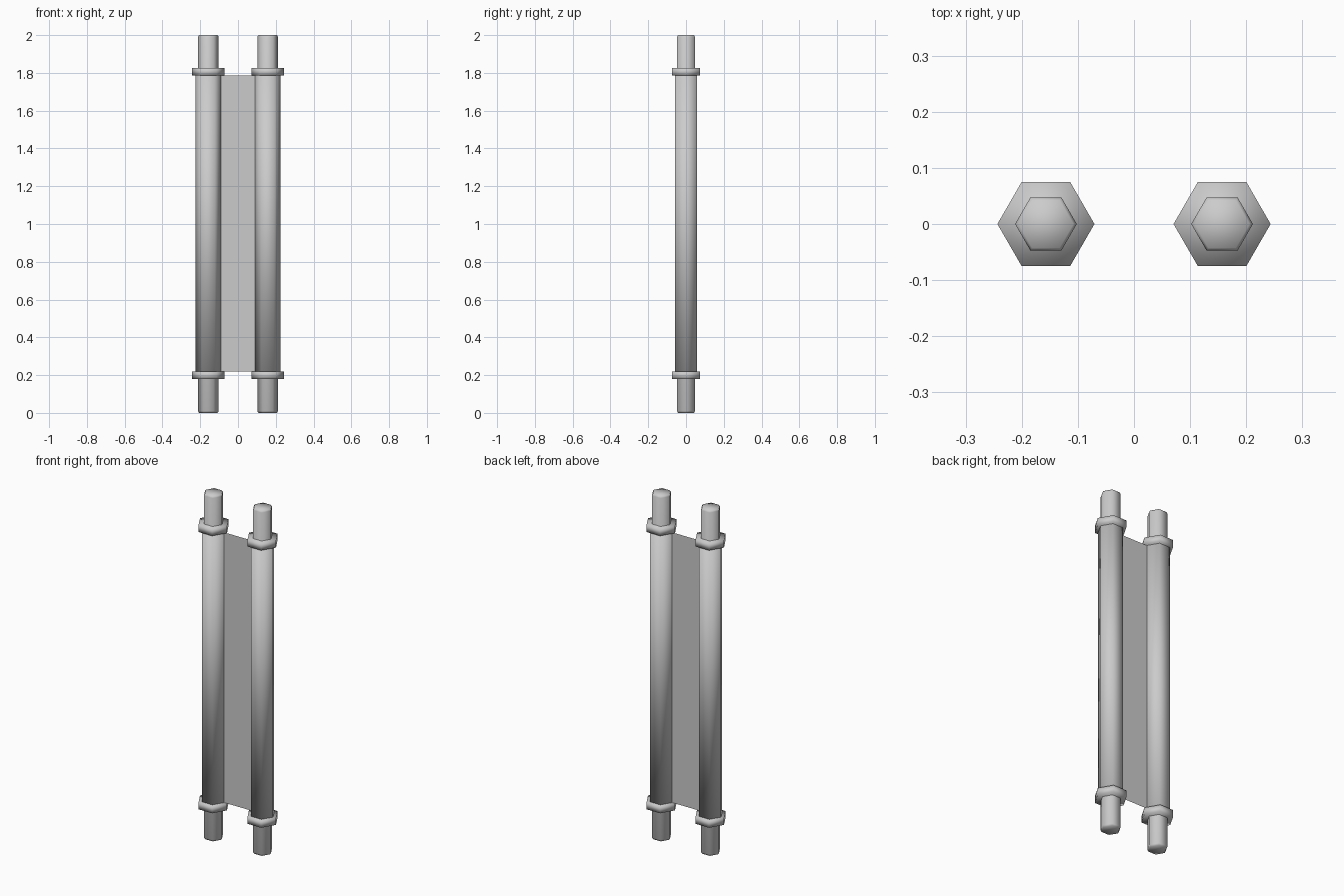
import bpy
import bmesh
from math import cos, sin, pi

cube = bpy.data.objects.get("Cube")
if cube:
    bpy.data.objects.remove(cube)

grey = bpy.data.materials.new("plain_grey")
grey.use_nodes = True
colour = (0.6, 0.6, 0.6, 1)
grey.diffuse_color = colour
grey.node_tree.nodes["Principled BSDF"].inputs["Base Color"].default_value = colour

SPACING = 0.157
SIDES = 6


def add_object(name, bm):
    mesh = bpy.data.meshes.new(name)
    bmesh.ops.recalc_face_normals(bm, faces=bm.faces)
    for face in bm.faces:
        face.smooth = True
    bm.to_mesh(mesh)
    bm.free()
    mesh.materials.append(grey)
    obj = bpy.data.objects.new(name, mesh)
    bpy.context.collection.objects.link(obj)
    return obj


def hex_prism(name, x, profile):
    """Six-sided column from (radius, height) pairs, closed at both ends."""
    bm = bmesh.new()
    rings = []
    for radius, z in profile:
        angles = [2 * pi * i / SIDES for i in range(SIDES)]
        rings.append([bm.verts.new((x + radius * cos(a), radius * sin(a), z)) for a in angles])
    for low, high in zip(rings, rings[1:]):
        for i in range(SIDES):
            j = (i + 1) % SIDES
            bm.faces.new((low[i], low[j], high[j], high[i]))
    bm.faces.new(rings[0])
    bm.faces.new(rings[-1])
    return add_object(name, bm)


for side, x in (("left", SPACING), ("right", -SPACING)):
    # Rod with softened ends
    hex_prism(f"{side}_rod", x, [(0.049, 0), (0.055, 0.01), (0.055, 1.99), (0.049, 2)])
    # Rolled sheet around the rod
    hex_prism(f"{side}_roll", x, [(0.068, 0.2), (0.068, 1.8)])
    # Collars at both ends of the roll
    for level, z in (("lower", 0.2), ("upper", 1.806)):
        hex_prism(f"{side}_{level}_collar", x, [(0.0865, z - 0.02), (0.0865, z + 0.02)])

# Open sheet stretched between the rolls
bm = bmesh.new()
edge = SPACING - 0.06
bm.faces.new([bm.verts.new((x, 0, z)) for x, z in
              ((-edge, 0.22), (edge, 0.22), (edge, 1.785), (-edge, 1.785))])
add_object("open_sheet", bm)
